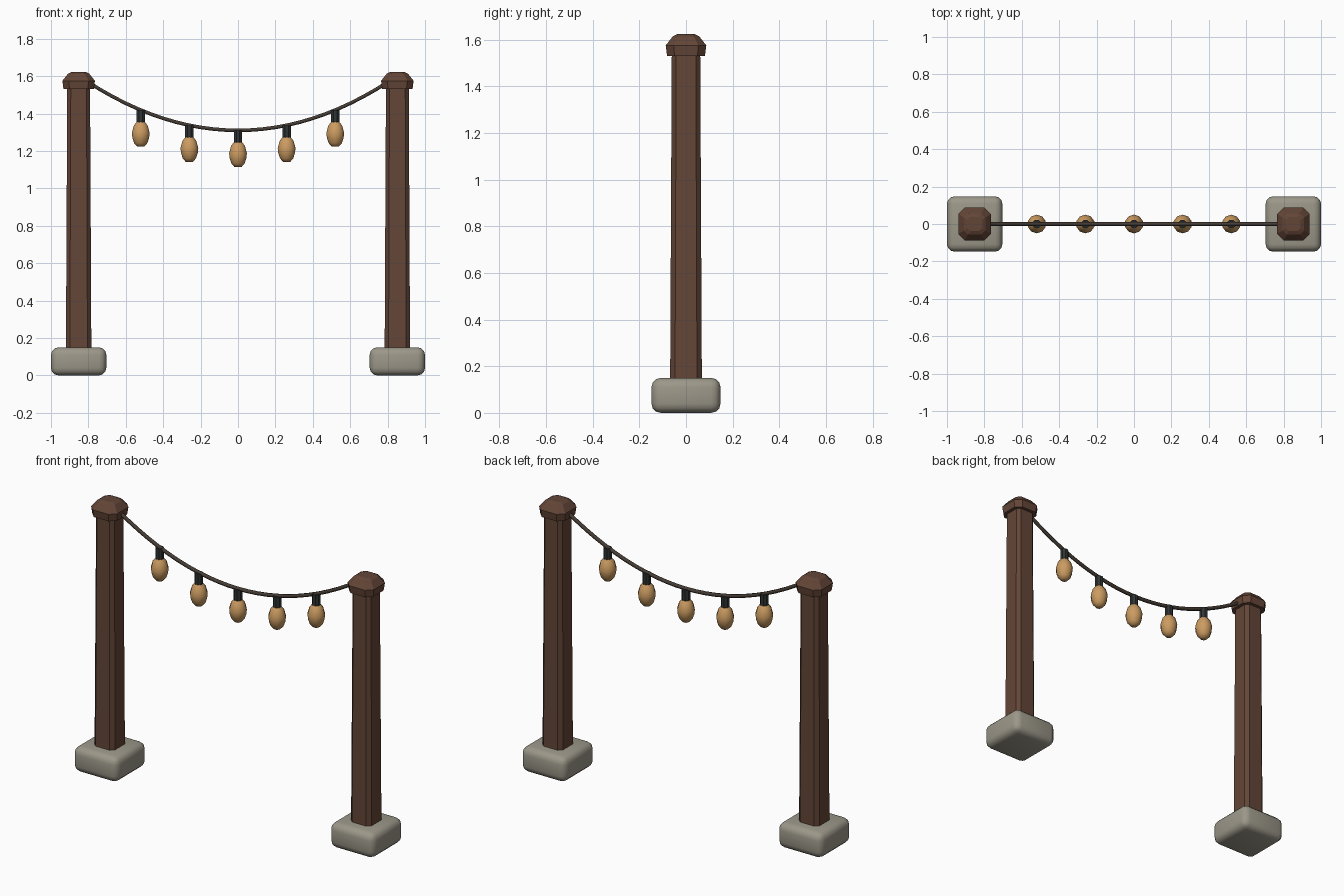
import bpy, bmesh, math

if "Cube" in bpy.data.objects:
    bpy.data.objects.remove(bpy.data.objects["Cube"])

def material(name, rgb):
    m = bpy.data.materials.new(name)
    m.diffuse_color = (*rgb, 1)
    m.use_nodes = True
    m.node_tree.nodes["Principled BSDF"].inputs["Base Color"].default_value = m.diffuse_color
    return m

WOOD = material("dark_wood", (0.125, 0.06, 0.038))
STONE = material("stone", (0.33, 0.31, 0.25))
CORD = material("cord", (0.06, 0.045, 0.035))
METAL = material("dark_metal", (0.03, 0.035, 0.035))
GLASS = material("amber_glass", (0.6, 0.33, 0.12))

def loft(name, rings, loc, mat):
    """Skin a stack of equal-length point rings and cap both ends."""
    bm = bmesh.new()
    vs = [[bm.verts.new(p) for p in r] for r in rings]
    n = len(rings[0])
    for a, b in zip(vs, vs[1:]):
        for i in range(n):
            j = (i + 1) % n
            bm.faces.new((a[i], a[j], b[j], b[i]))
    bm.faces.new(vs[0][::-1])
    bm.faces.new(vs[-1])
    bmesh.ops.recalc_face_normals(bm, faces=bm.faces)
    me = bpy.data.meshes.new(name)
    bm.to_mesh(me)
    bm.free()
    ob = bpy.data.objects.new(name, me)
    ob.location = loc
    me.materials.append(mat)
    bpy.context.collection.objects.link(ob)
    return ob

def cut_square(h, c, z):
    """Square of half width h with corners cut by c."""
    k = h - c
    return [(h, -k, z), (h, k, z), (k, h, z), (-k, h, z),
            (-h, k, z), (-h, -k, z), (-k, -h, z), (k, -h, z)]

def circle(r, z, n):
    return [(r * math.cos(math.tau * (i + .5) / n), r * math.sin(math.tau * (i + .5) / n), z)
            for i in range(n)]

def smooth(ob, angle):
    bpy.ops.object.select_all(action='DESELECT')
    ob.select_set(True)
    bpy.context.view_layer.objects.active = ob
    bpy.ops.object.shade_smooth_by_angle(angle=math.radians(angle))

def cord_z(x):
    return 1.31 + 0.402 * x * x

# Posts with stone feet and caps
for side, x in (("left", -0.852), ("right", 0.852)):
    bpy.ops.mesh.primitive_cube_add(size=1, location=(x, 0, 0.075))
    foot = bpy.context.object
    foot.name = side + "_stone_foot"
    foot.scale = (0.296, 0.296, 0.15)
    bpy.ops.object.transform_apply(location=False, scale=True)
    foot.data.materials.append(STONE)
    bev = foot.modifiers.new("rounding", 'BEVEL')
    bev.width, bev.segments = 0.04, 3
    bpy.ops.object.modifier_apply(modifier="rounding")
    smooth(foot, 40)

    loft(side + "_post", [cut_square(0.068, 0.021, 0.13), cut_square(0.061, 0.019, 1.54)],
         (x, 0, 0), WOOD)
    loft(side + "_post_cap",
         [cut_square(0.081, 0.032, 1.53), cut_square(0.087, 0.034, 1.575),
          cut_square(0.057, 0.022, 1.613), cut_square(0.038, 0.015, 1.623)], (x, 0, 0), WOOD)

# Sagging cord
crv = bpy.data.curves.new("cord", 'CURVE')
crv.dimensions = '3D'
crv.bevel_depth, crv.bevel_resolution, crv.use_fill_caps = 0.011, 1, True
sp = crv.splines.new('POLY')
sp.points.add(24)
for i, p in enumerate(sp.points):
    px = -0.8 + 1.6 * i / 24
    p.co = (px, 0, cord_z(px), 1)
crv.materials.append(CORD)
bpy.context.collection.objects.link(bpy.data.objects.new("cord", crv))

# Hanging bulbs
BULB = [(0.022, -0.062), (0.039, -0.083), (0.05, -0.122), (0.047, -0.148),
        (0.037, -0.177), (0.02, -0.196)]
for i in range(5):
    x = -0.52 + 0.26 * i
    loc = (x, 0, cord_z(x))
    socket = loft(f"socket_{i + 1}", [circle(0.024, z, 8) for z in (0.0, -0.072)], loc, METAL)
    smooth(socket, 30)
    bulb = loft(f"bulb_{i + 1}", [circle(r, z, 10) for r, z in BULB], loc, GLASS)
    smooth(bulb, 50)
